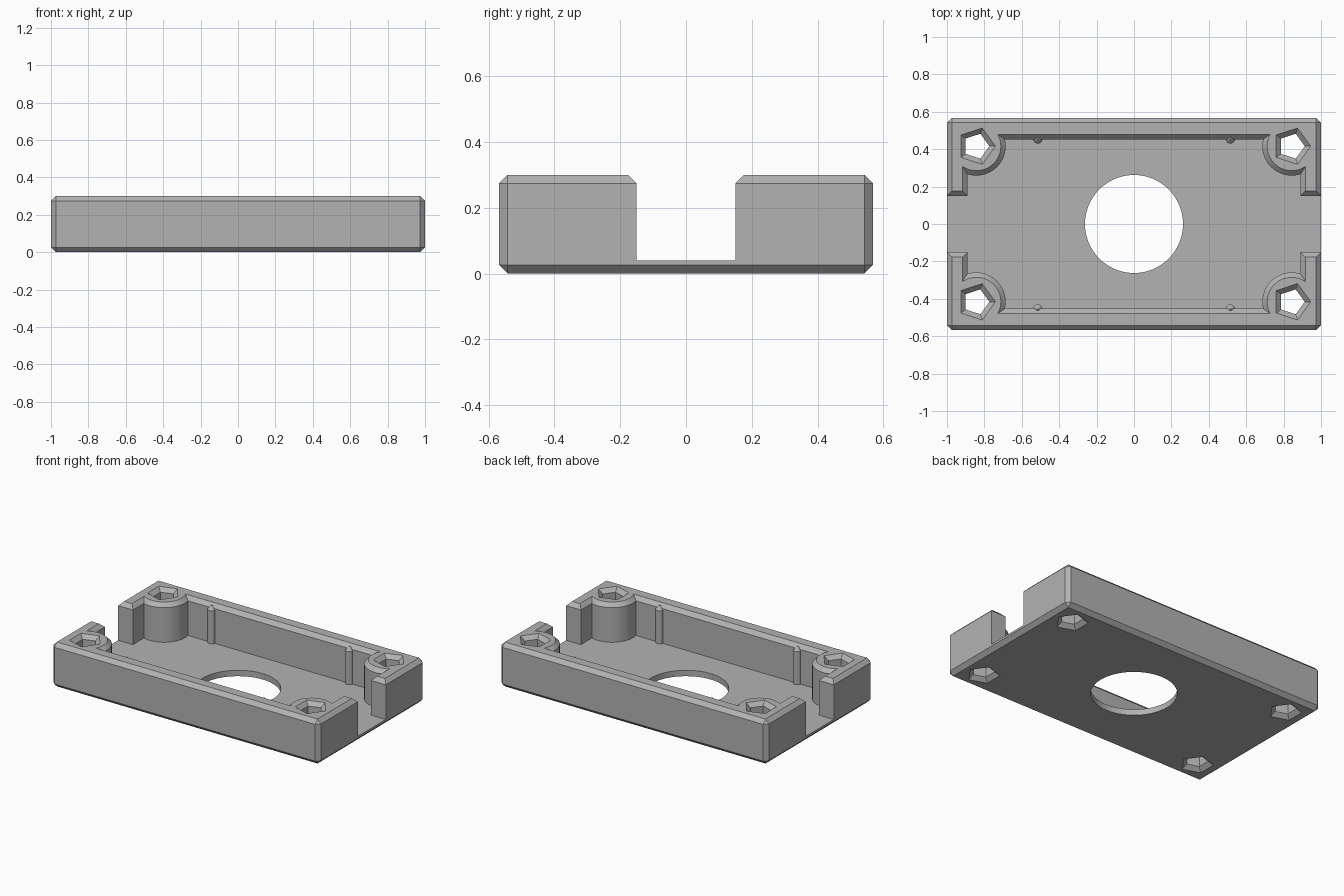
import bpy, bmesh
from math import cos, sin, pi

if "Cube" in bpy.data.objects:
    bpy.data.objects.remove(bpy.data.objects["Cube"])

HX, HY, H = 1.0, 0.568, 0.30      # outer half sizes and height
C = 0.026                         # chamfer used on every edge
FLOOR = 0.04
CORNERS = [(sx * 0.843, sy * 0.416) for sx in (-1, 1) for sy in (-1, 1)]

grey = bpy.data.materials.new("plain grey")
grey.use_nodes = True
grey.diffuse_color = (0.45, 0.45, 0.45, 1)
grey.node_tree.nodes["Principled BSDF"].inputs["Base Color"].default_value = grey.diffuse_color


def rect(hx, hy, z):
    return [(-hx, -hy, z), (hx, -hy, z), (hx, hy, z), (-hx, hy, z)]


def circle(n, r, z, x=0, y=0):
    return [(x + r * cos(2 * pi * i / n), y + r * sin(2 * pi * i / n), z) for i in range(n)]


def loft(name, rings):
    """Closed solid through a stack of matching rings."""
    bm = bmesh.new()
    loops = [[bm.verts.new(p) for p in ring] for ring in rings]
    n = len(loops[0])
    for a, b in zip(loops, loops[1:]):
        for i in range(n):
            j = (i + 1) % n
            bm.faces.new((a[i], a[j], b[j], b[i]))
    bm.faces.new(loops[0][::-1])
    bm.faces.new(loops[-1])
    mesh = bpy.data.meshes.new(name)
    bm.to_mesh(mesh)
    bm.free()
    mesh.materials.append(grey)
    obj = bpy.data.objects.new(name, mesh)
    bpy.context.collection.objects.link(obj)
    return obj


def boolean(target, other, operation):
    """Apply a boolean and discard the helper solid."""
    mod = target.modifiers.new("boolean", "BOOLEAN")
    mod.operation, mod.solver, mod.object = operation, "EXACT", other
    bpy.context.view_layer.objects.active = target
    bpy.ops.object.modifier_apply(modifier=mod.name)
    bpy.data.objects.remove(other)


# Outer block with every edge chamfered
tray = loft("tray", [rect(HX, HY, 0), rect(HX, HY, H)])
bevel = tray.modifiers.new("chamfer", "BEVEL")
bevel.width, bevel.segments = C, 1
bpy.context.view_layer.objects.active = tray
bpy.ops.object.modifier_apply(modifier=bevel.name)

# Cavity with flared rim, leaving round screw bosses in the corners
IX, IY = 0.89, 0.452
cavity = loft("cavity_cutter", [rect(IX, IY, FLOOR), rect(IX, IY, H - C),
                                rect(IX + 2 * C, IY + 2 * C, H + C)])
cavity.hide_render = True
for x, y in CORNERS:
    R = 0.157
    boss = loft("boss", [circle(48, R, -0.1, x, y), circle(48, R, H - C, x, y),
                         circle(48, R - 3 * C, H + 2 * C, x, y)])
    boolean(cavity, boss, "DIFFERENCE")
boolean(tray, cavity, "DIFFERENCE")

# Open notch through both end walls
notch = loft("notch_cutter", [rect(1.2, 0.15, FLOOR), rect(1.2, 0.15, H - C),
                              rect(1.2, 0.15 + 2 * C, H + C)])
boolean(tray, notch, "DIFFERENCE")

# Round opening in the floor
boolean(tray, loft("opening_cutter", [circle(64, 0.262, -0.1), circle(64, 0.262, 0.2)]),
        "DIFFERENCE")

# Five-sided screw holes, countersunk at both ends
wide, narrow = 0.07 + 2 * C / cos(pi / 5), 0.07
for x, y in CORNERS:
    hole = loft("hole_cutter", [circle(5, wide, -C, x, y), circle(5, narrow, C, x, y),
                                circle(5, narrow, H - C, x, y), circle(5, wide, H + C, x, y)])
    boolean(tray, hole, "DIFFERENCE")

# Slim pointed ribs on the long walls
for x in (-0.515, 0.515):
    for y in (-0.455, 0.455):
        rib = loft("rib", [circle(12, C, 0.03, x, y), circle(12, C, H - 1.4 * C, x, y),
                           circle(12, 0.003, H - 0.4 * C, x, y)])
        boolean(tray, rib, "UNION")

bpy.ops.object.select_all(action="DESELECT")
tray.select_set(True)
bpy.context.view_layer.objects.active = tray
bpy.ops.object.shade_smooth_by_angle(angle=pi / 7)
